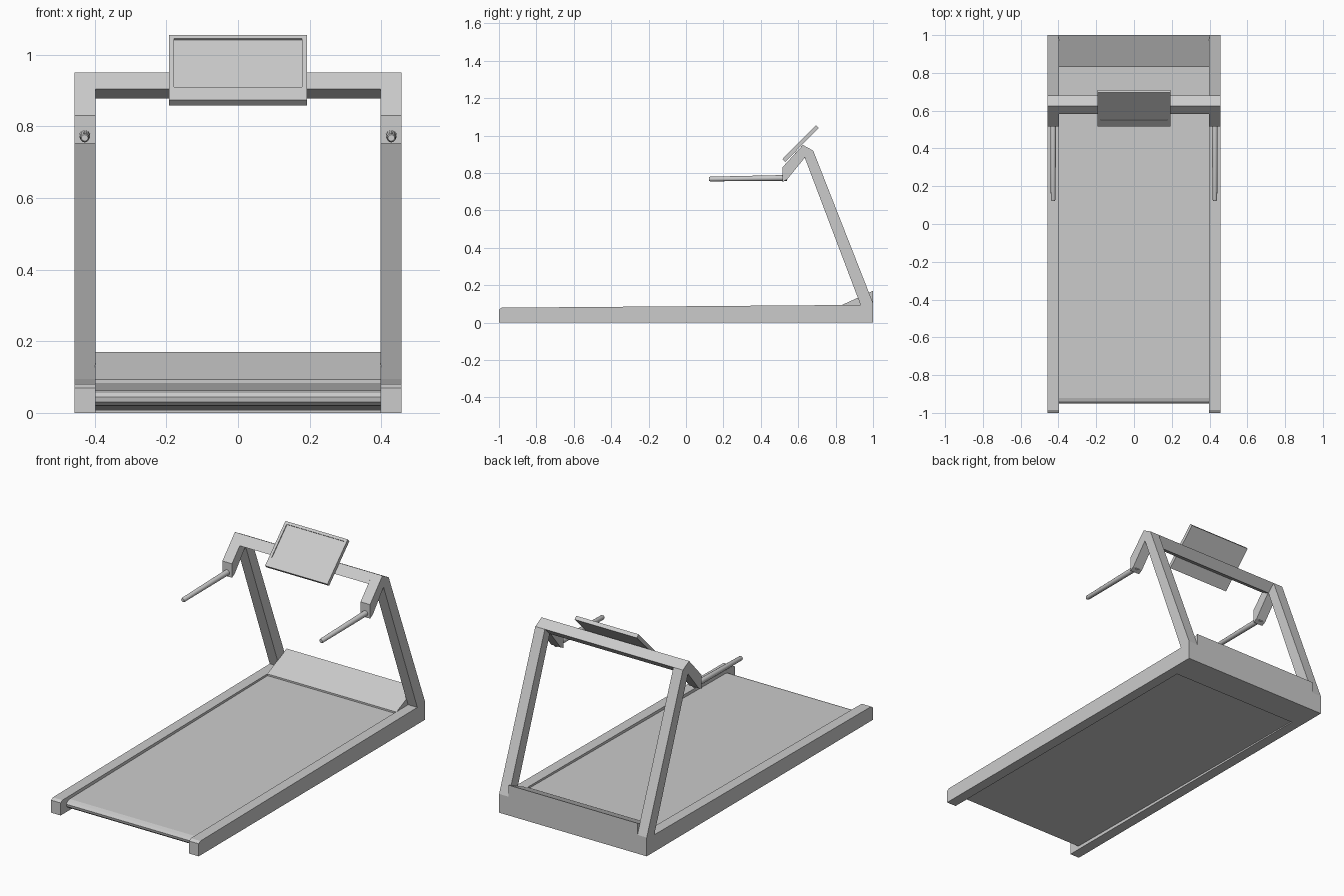
import bpy, bmesh
from mathutils import Vector

if "Cube" in bpy.data.objects:
    bpy.data.objects.remove(bpy.data.objects["Cube"])


def prism(name, profile, x0, x1):
    """Extrude a (y, z) profile along x from x0 to x1."""
    bm = bmesh.new()
    face = bm.faces.new([bm.verts.new((x0, y, z)) for y, z in profile])
    ext = bmesh.ops.extrude_face_region(bm, geom=[face])
    moved = [v for v in ext["geom"] if isinstance(v, bmesh.types.BMVert)]
    bmesh.ops.translate(bm, verts=moved, vec=(x1 - x0, 0, 0))
    bmesh.ops.recalc_face_normals(bm, faces=bm.faces)
    mesh = bpy.data.meshes.new(name)
    bm.to_mesh(mesh)
    bm.free()
    obj = bpy.data.objects.new(name, mesh)
    bpy.context.collection.objects.link(obj)
    return obj


def mirror_x(obj):
    mod = obj.modifiers.new("Mirror", "MIRROR")
    mod.use_axis[0] = True
    return obj


# Side rails, slightly rising toward the back
mirror_x(prism("side_rail", [(-1, 0), (1, 0), (1, 0.098), (0.93, 0.095),
                             (-0.985, 0.08), (-1, 0.07)], 0.398, 0.457))

# Bent uprights: leaning post plus forward arm
mirror_x(prism("upright", [(0.935, 0.09), (1, 0.09), (1, 0.105), (0.68, 0.92),
                           (0.625, 0.95), (0.515, 0.83), (0.515, 0.752),
                           (0.54, 0.765), (0.635, 0.882)], 0.398, 0.457))

# Crossbar joining the uprights
prism("crossbar", [(0.625, 0.95), (0.68, 0.92), (0.637, 0.878), (0.583, 0.905)],
      -0.398, 0.398)

# Running deck with rounded front roller edge
prism("running_deck", [(-0.935, 0.02), (0.83, 0.006), (0.86, 0.006), (0.86, 0.084),
                       (-0.92, 0.062), (-0.94, 0.056), (-0.95, 0.044),
                       (-0.947, 0.03)], -0.4, 0.4)

# Motor hood at the back
prism("motor_hood", [(0.83, 0.0), (1, 0.0), (1, 0.17), (0.83, 0.093)], -0.4, 0.4)

# Console slab with a recessed screen
console = prism("console", [(0.515, 0.874), (0.53, 0.859), (0.71, 1.041),
                            (0.695, 1.056)], -0.193, 0.193)
bm = bmesh.new()
bm.from_mesh(console.data)
facing = Vector((0, -1, 1)).normalized()
screen = max(bm.faces, key=lambda f: f.normal.dot(facing))
bmesh.ops.inset_region(bm, faces=[screen], thickness=0.021)
mid = screen.calc_center_median().z
low = [v for v in screen.verts if v.co.z < mid]
bmesh.ops.translate(bm, verts=low, vec=(0, 0.025, 0.025))
ext = bmesh.ops.extrude_discrete_faces(bm, faces=[screen])
bmesh.ops.translate(bm, verts=ext["faces"][0].verts, vec=facing * -0.005)
bm.to_mesh(console.data)
bm.free()

# Hand grips: tapered rods with rounded front tips
rings = [(0.54, 0.0155, 0.774), (0.13, 0.0125, 0.768), (0.122, 0.009, 0.768)]
n = 16
bm = bmesh.new()
loops = []
for y, r, z in rings:
    ring = bmesh.ops.create_circle(bm, segments=n, radius=r)["verts"]
    for v in ring:
        v.co = Vector((0.428 + v.co.x, y, z + v.co.y))
    loops.append(ring)
for a, b in zip(loops, loops[1:]):
    for i in range(n):
        j = (i + 1) % n
        bm.faces.new((a[i], a[j], b[j], b[i]))
bm.faces.new(loops[0])
bm.faces.new(loops[-1])
bmesh.ops.recalc_face_normals(bm, faces=bm.faces)
mesh = bpy.data.meshes.new("hand_grip")
bm.to_mesh(mesh)
bm.free()
grip = bpy.data.objects.new("hand_grip", mesh)
bpy.context.collection.objects.link(grip)
mirror_x(grip)
bpy.context.view_layer.objects.active = grip
grip.select_set(True)
bpy.ops.object.shade_smooth_by_angle()
